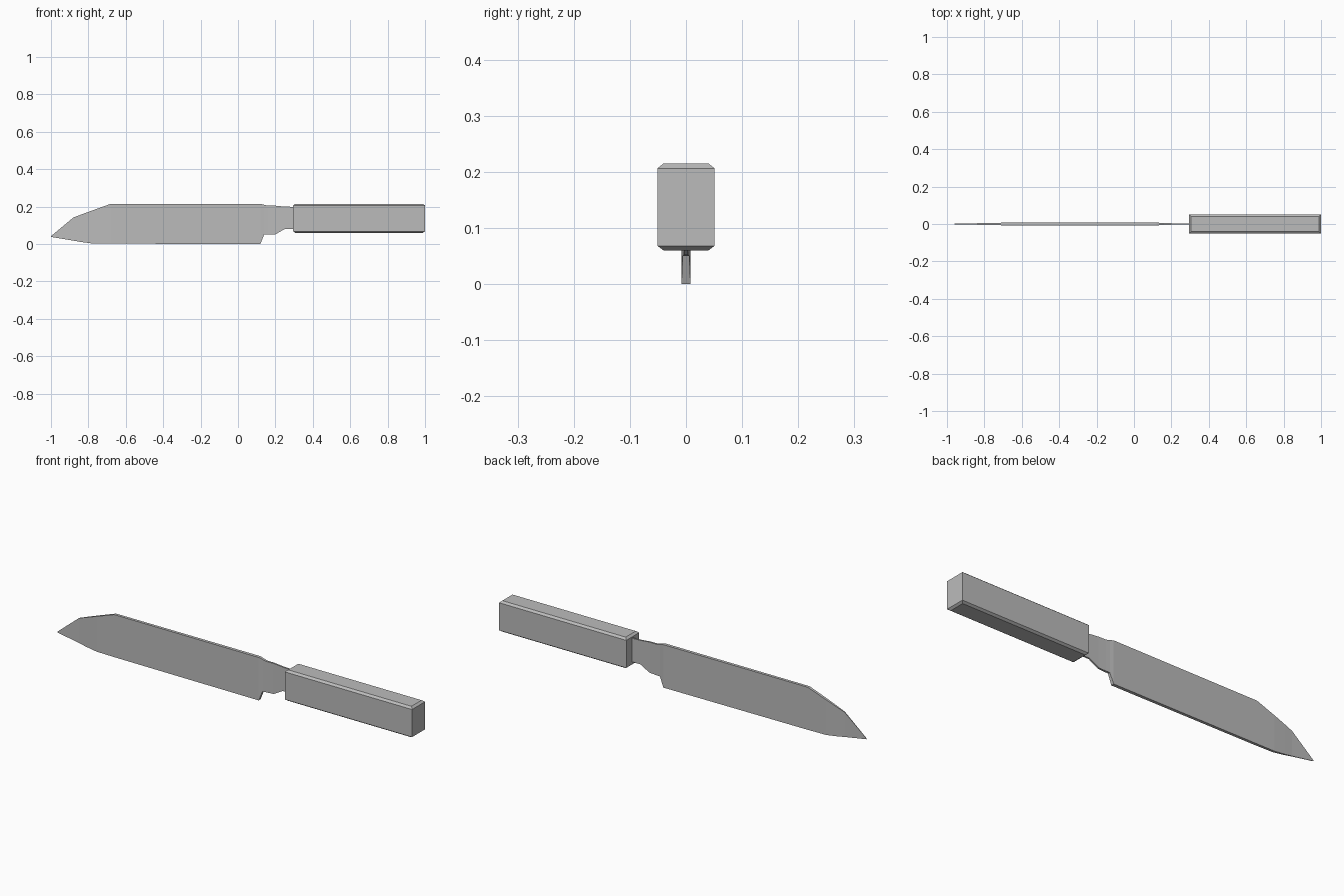
import bpy
import bmesh

cube = bpy.data.objects.get("Cube")
if cube:
    bpy.data.objects.remove(cube, do_unlink=True)

grey = bpy.data.materials.new("plain grey")
grey.use_nodes = True
colour = (0.5, 0.5, 0.5, 1)
grey.diffuse_color = colour
grey.node_tree.nodes["Principled BSDF"].inputs["Base Color"].default_value = colour


def loft(name, rings):
    """Join successive four-point rings with quads and cap both ends."""
    bm = bmesh.new()
    loops = [[bm.verts.new(p) for p in ring] for ring in rings]
    for a, b in zip(loops, loops[1:]):
        for i in range(4):
            j = (i + 1) % 4
            bm.faces.new((a[i], a[j], b[j], b[i]))
    bm.faces.new(loops[0])
    bm.faces.new(loops[-1])
    bmesh.ops.remove_doubles(bm, verts=bm.verts, dist=0.0001)
    bmesh.ops.recalc_face_normals(bm, faces=bm.faces)
    mesh = bpy.data.meshes.new(name)
    bm.to_mesh(mesh)
    bm.free()
    mesh.materials.append(grey)
    obj = bpy.data.objects.new(name, mesh)
    bpy.context.collection.objects.link(obj)
    return obj


# Blade and neck: x, edge height, spine height, half thickness
stations = [
    (-1.0, 0.038, 0.042, 0.001),
    (-0.88, 0.018, 0.142, 0.002),
    (-0.84, 0.011, 0.157, 0.004),
    (-0.78, 0.003, 0.179, 0.006),
    (-0.68, 0.002, 0.215, 0.007),
    (0.12, 0.0, 0.215, 0.008),
    (0.14, 0.05, 0.21, 0.006),
    (0.16, 0.05, 0.205, 0.005),
    (0.20, 0.052, 0.205, 0.004),
    (0.25, 0.08, 0.2, 0.004),
    (0.32, 0.08, 0.198, 0.004),
]
loft("blade", [
    [(x, -t, low), (x, t, low), (x, t, high), (x, -t, high)]
    for x, low, high, t in stations
])

# Handle: long block with a chamfer around its top and bottom
handle_levels = [(0.06, 0.011), (0.068, 0), (0.206, 0), (0.215, 0.011)]
loft("handle", [
    [(0.295 + c, c - 0.051, z), (1 - c, c - 0.051, z),
     (1 - c, 0.051 - c, z), (0.295 + c, 0.051 - c, z)]
    for z, c in handle_levels
])
